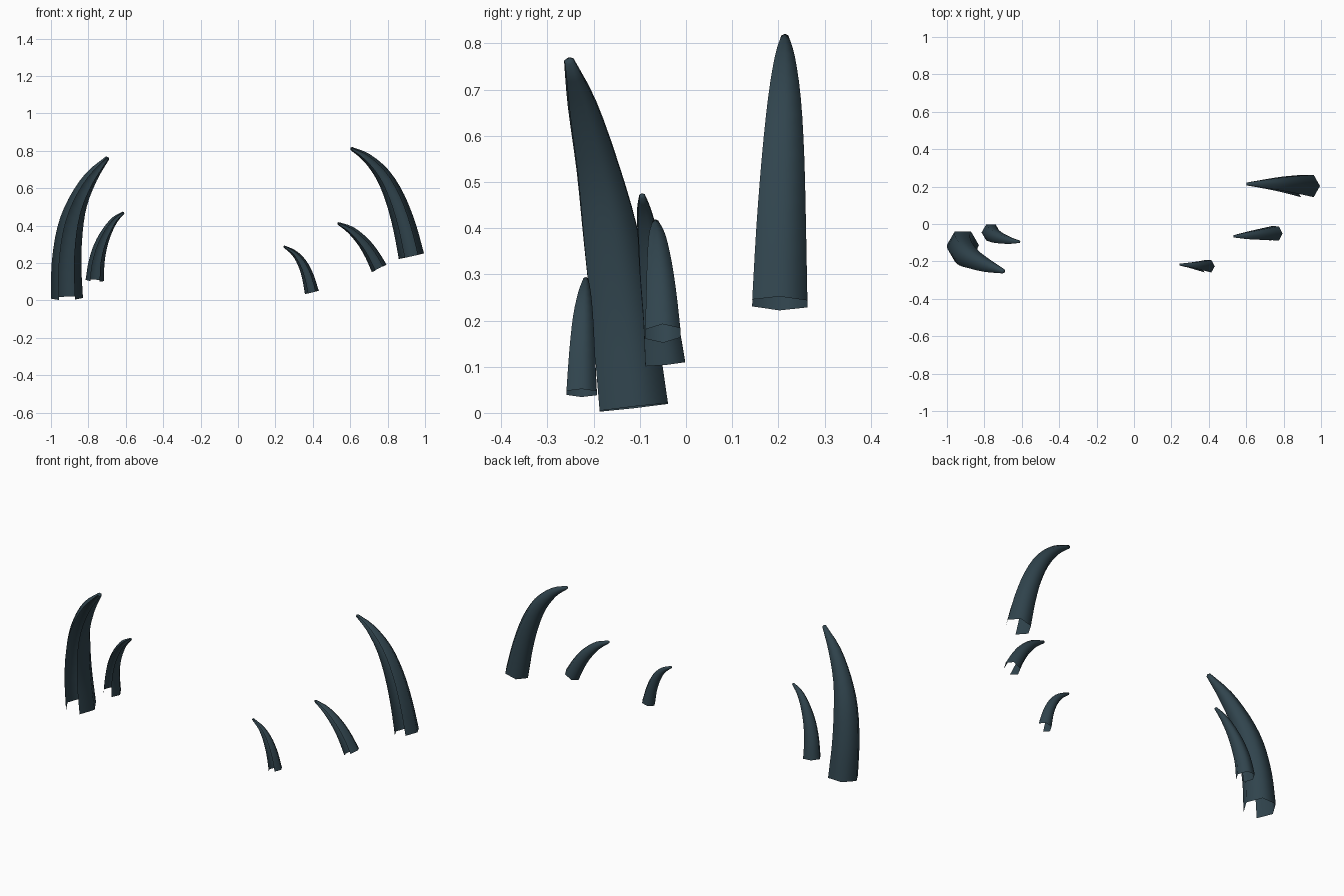
import bpy, bmesh, math
from mathutils import Vector

if "Cube" in bpy.data.objects:
    bpy.data.objects.remove(bpy.data.objects["Cube"])

mat = bpy.data.materials.new("dark_slate")
mat.diffuse_color = (0.03, 0.058, 0.075, 1)
mat.use_nodes = True
mat.node_tree.nodes["Principled BSDF"].inputs["Base Color"].default_value = mat.diffuse_color


def spline(pts, steps=3):
    """Catmull-Rom through (x, y, z, radius) points."""
    p = [Vector(q) for q in pts]
    p = [2 * p[0] - p[1]] + p + [2 * p[-1] - p[-2]]
    out = []
    for i in range(1, len(p) - 2):
        a, b, c, d = p[i - 1:i + 3]
        for s in range(steps):
            t = s / steps
            out.append(0.5 * (2 * b + (c - a) * t + (2 * a - 5 * b + 4 * c - d) * t ** 2
                              + (3 * b - a - 3 * c + d) * t ** 3))
    return out + [p[-2]]


def horn(name, pts):
    """Curved six-sided horn, open at the base and along its front strip."""
    path = spline(pts)
    bm = bmesh.new()
    rings = []
    for i, q in enumerate(path):
        c = q.to_3d()
        t = (path[min(i + 1, len(path) - 1)].to_3d() - path[max(i - 1, 0)].to_3d()).normalized()
        v = t.cross(Vector((1, 0, 0))).normalized()
        u = v.cross(t)
        rings.append([bm.verts.new(c + q[3] * (u * math.cos(k * math.pi / 3) + v * math.sin(k * math.pi / 3)))
                      for k in range(6)])
    for a, b in zip(rings, rings[1:]):
        for k in (0, 1, 2, 3, 5):  # side 4 faces the front and is left open
            n = (k + 1) % 6
            bm.faces.new((a[k], a[n], b[n], b[k]))
    # Rounded tip
    tip = bm.verts.new(c + t * path[-1][3] * 0.6)
    for k in range(6):
        bm.faces.new((rings[-1][k], rings[-1][(k + 1) % 6], tip))
    for f in bm.faces:
        f.smooth = True
    me = bpy.data.meshes.new(name)
    bm.to_mesh(me)
    bm.free()
    me.materials.append(mat)
    bpy.context.collection.objects.link(bpy.data.objects.new(name, me))


# Left pair
horn("left_large_horn", [(-.915, -.113, .012, .086), (-.917, -.135, .2, .079), (-.898, -.162, .38, .069),
                         (-.857, -.19, .525, .053), (-.785, -.223, .66, .036), (-.698, -.253, .762, .012)])
horn("left_small_horn", [(-.765, -.045, .107, .05), (-.757, -.055, .2, .043), (-.735, -.068, .29, .036),
                         (-.70, -.08, .37, .027), (-.658, -.09, .432, .018), (-.612, -.095, .47, .007)])
# Right trio
horn("right_large_horn", [(.927, .203, .237, .069), (.89, .206, .395, .062), (.84, .21, .545, .053),
                          (.775, .213, .67, .041), (.69, .214, .762, .025), (.605, .214, .813, .009)])
horn("right_middle_horn", [(.755, -.05, .172, .044), (.715, -.053, .247, .038), (.667, -.057, .315, .031),
                           (.603, -.062, .376, .021), (.535, -.066, .413, .007)])
horn("right_small_horn", [(.395, -.226, .043, .038), (.373, -.225, .13, .032), (.341, -.223, .203, .025),
                          (.30, -.22, .254, .016), (.246, -.217, .289, .006)])
